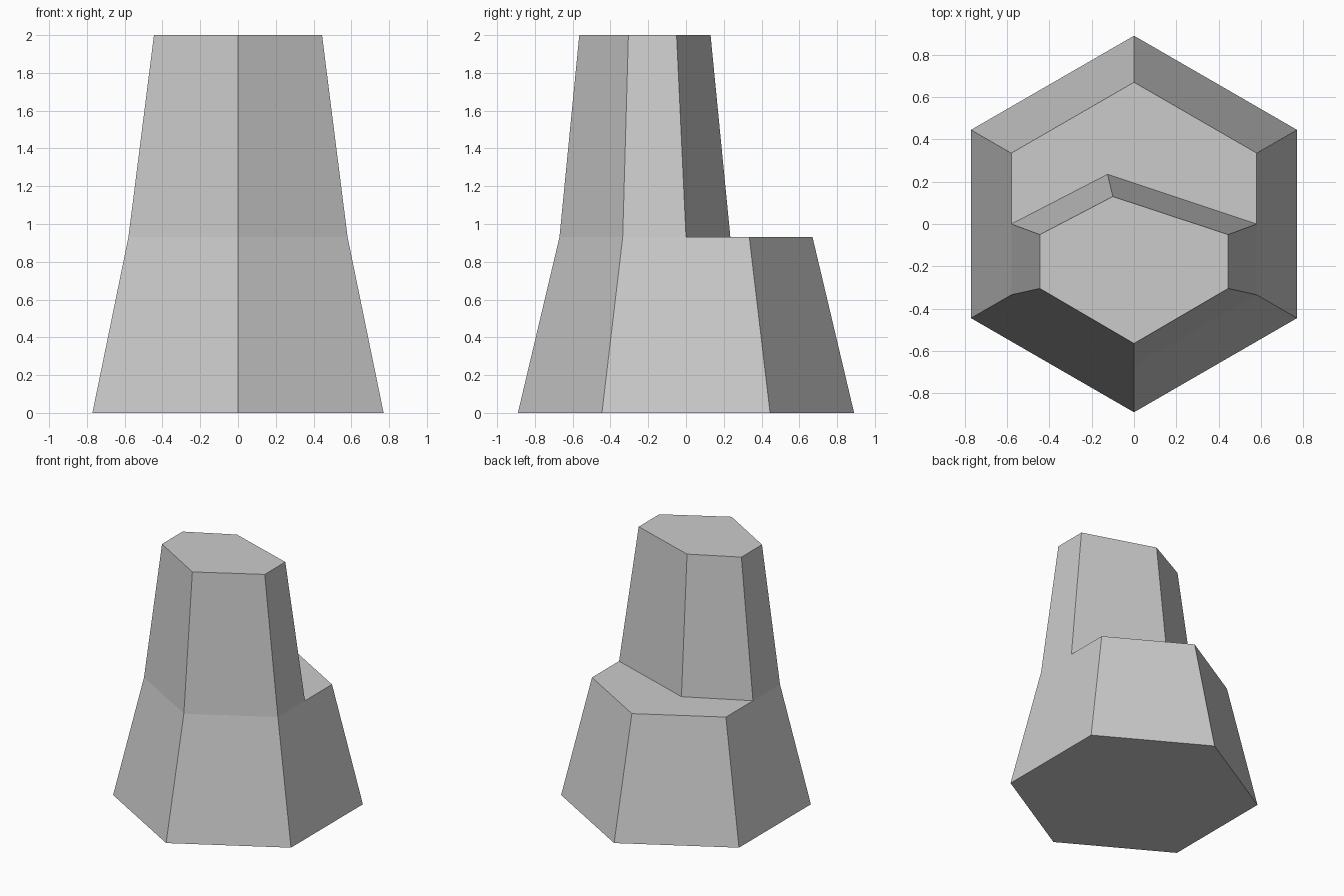
import bpy, bmesh
from math import sin, cos, tau

if "Cube" in bpy.data.objects:
    bpy.data.objects.remove(bpy.data.objects["Cube"])

BASE_R, LEDGE_R, LEDGE_Z, TOP_Z = 0.89, 0.67, 0.93, 2.0

bm = bmesh.new()


def ring(points, z):
    return [bm.verts.new((x, y, z)) for x, y in points]


def hexagon(r):
    # counter-clockwise from the back point
    return [(-r * sin(i * tau / 6), r * cos(i * tau / 6)) for i in range(6)]


# wide lower block
base = ring(hexagon(BASE_R), 0)
ledge = ring(hexagon(LEDGE_R), LEDGE_Z)
side_x = ledge[5].co.x
left, right, ridge = ring([(-side_x, 0), (side_x, 0), (-0.125, 0.235)], LEDGE_Z)
bm.faces.new(base[::-1])
for i in range(6):
    j = (i + 1) % 6
    # the two side walls also carry the corner where the upper block starts
    mid = {1: [left], 4: [right]}.get(i, [])
    bm.faces.new([base[i], base[j], ledge[j], *mid, ledge[i]])

# ledge left open behind the upper block
bm.faces.new([ledge[5], ledge[0], ledge[1], left, ridge, right])

# narrow upper block rising from the front part of the ledge
foot = [ridge, left, ledge[2], ledge[3], ledge[4], right]
top = ring([(-0.10, 0.13), (-0.445, -0.05), (-0.445, -0.305),
            (0, -0.565), (0.445, -0.305), (0.445, -0.05)], TOP_Z)
for i in range(6):
    j = (i + 1) % 6
    bm.faces.new([foot[i], foot[j], top[j], top[i]])
bm.faces.new(top)

bmesh.ops.recalc_face_normals(bm, faces=bm.faces)
mesh = bpy.data.meshes.new("stepped_rock_column")
bm.to_mesh(mesh)
bm.free()
obj = bpy.data.objects.new("stepped_rock_column", mesh)
bpy.context.collection.objects.link(obj)
